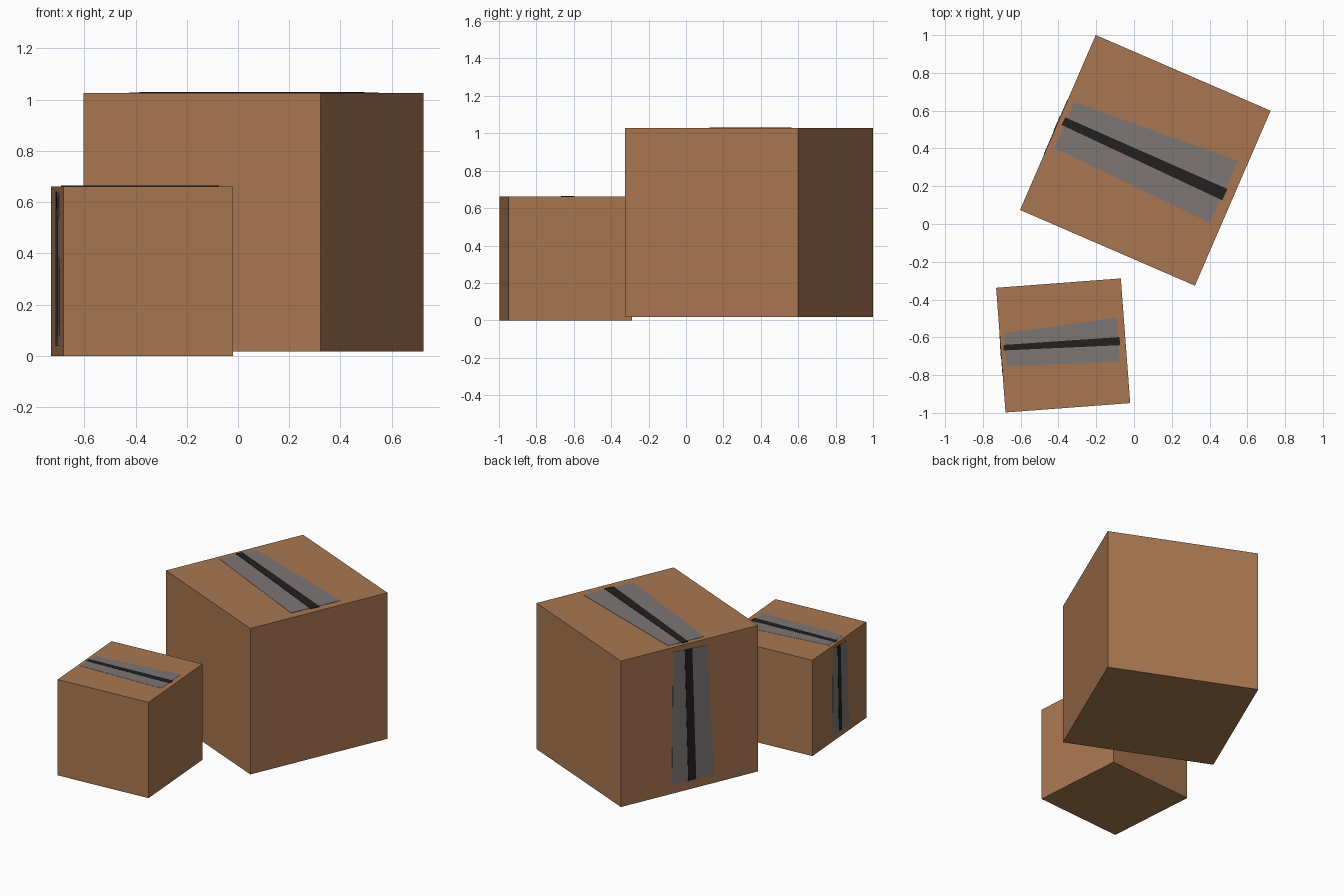
import bpy, bmesh, math
from mathutils import Matrix, Vector

if "Cube" in bpy.data.objects:
    bpy.data.objects.remove(bpy.data.objects["Cube"])


def material(name, colour):
    m = bpy.data.materials.new(name)
    m.diffuse_color = (*colour, 1)
    m.use_nodes = True
    m.node_tree.nodes["Principled BSDF"].inputs["Base Color"].default_value = m.diffuse_color
    return m


CARDBOARD = material("cardboard brown", (0.395, 0.185, 0.082))
TAPE = material("tape grey", (0.205, 0.184, 0.178))
SEAM = material("seam black", (0.015, 0.015, 0.0145))

# Outlines on a unit cube face: (across, along)
TOP_TAPE = [(-0.465, -0.13), (0.442, -0.167), (0.446, 0.19), (-0.464, 0.133)]
TOP_SEAM = [(-0.478, -0.004), (0.453, -0.032), (0.455, 0.033), (-0.475, 0.04)]
SIDE_TAPE = [(0.128, -0.44), (-0.179, -0.44), (-0.128, 0.457), (0.12, 0.47)]
SIDE_SEAM = [(0.011, -0.44), (-0.047, -0.44), (-0.018, 0.463), (0.036, 0.463)]


def add_object(name, bm, mat, matrix):
    bmesh.ops.recalc_face_normals(bm, faces=bm.faces)
    mesh = bpy.data.meshes.new(name)
    bm.to_mesh(mesh)
    bm.free()
    mesh.materials.append(mat)
    ob = bpy.data.objects.new(name, mesh)
    ob.matrix_world = matrix
    bpy.context.collection.objects.link(ob)


def plate(name, points, normal, thick, mat, matrix):
    """Thin sheet standing on a unit cube face, extruded along the normal."""
    bm = bmesh.new()
    face = bm.faces.new([bm.verts.new(p) for p in points])
    ext = bmesh.ops.extrude_face_region(bm, geom=[face], use_keep_orig=True)
    verts = [g for g in ext["geom"] if isinstance(g, bmesh.types.BMVert)]
    bmesh.ops.translate(bm, verts=verts, vec=Vector(normal) * thick)
    add_object(name, bm, mat, matrix)


def carton(prefix, centre, bottom, size, degrees):
    matrix = (Matrix.Translation((*centre, bottom + size / 2))
              @ Matrix.Rotation(math.radians(degrees), 4, "Z")
              @ Matrix.Scale(size, 4))
    # Cardboard body
    bm = bmesh.new()
    bmesh.ops.create_cube(bm, size=1)
    add_object(prefix + "_box", bm, CARDBOARD, matrix)
    # Tape and seam on the lid, then running down the left side
    for part, top, side, thick, mat in (
            ("tape", TOP_TAPE, SIDE_TAPE, 0.002, TAPE),
            ("seam", TOP_SEAM, SIDE_SEAM, 0.004, SEAM)):
        plate(f"{prefix}_lid_{part}", [(x, y, 0.5) for x, y in top],
              (0, 0, 1), thick, mat, matrix)
        plate(f"{prefix}_side_{part}", [(-0.5, y, z) for y, z in side],
              (-1, 0, 0), thick, mat, matrix)


carton("large", (0.06, 0.337), 0.018, 1.009, -23.4)
carton("small", (-0.375, -0.643), 0.0, 0.662, 4.3)
